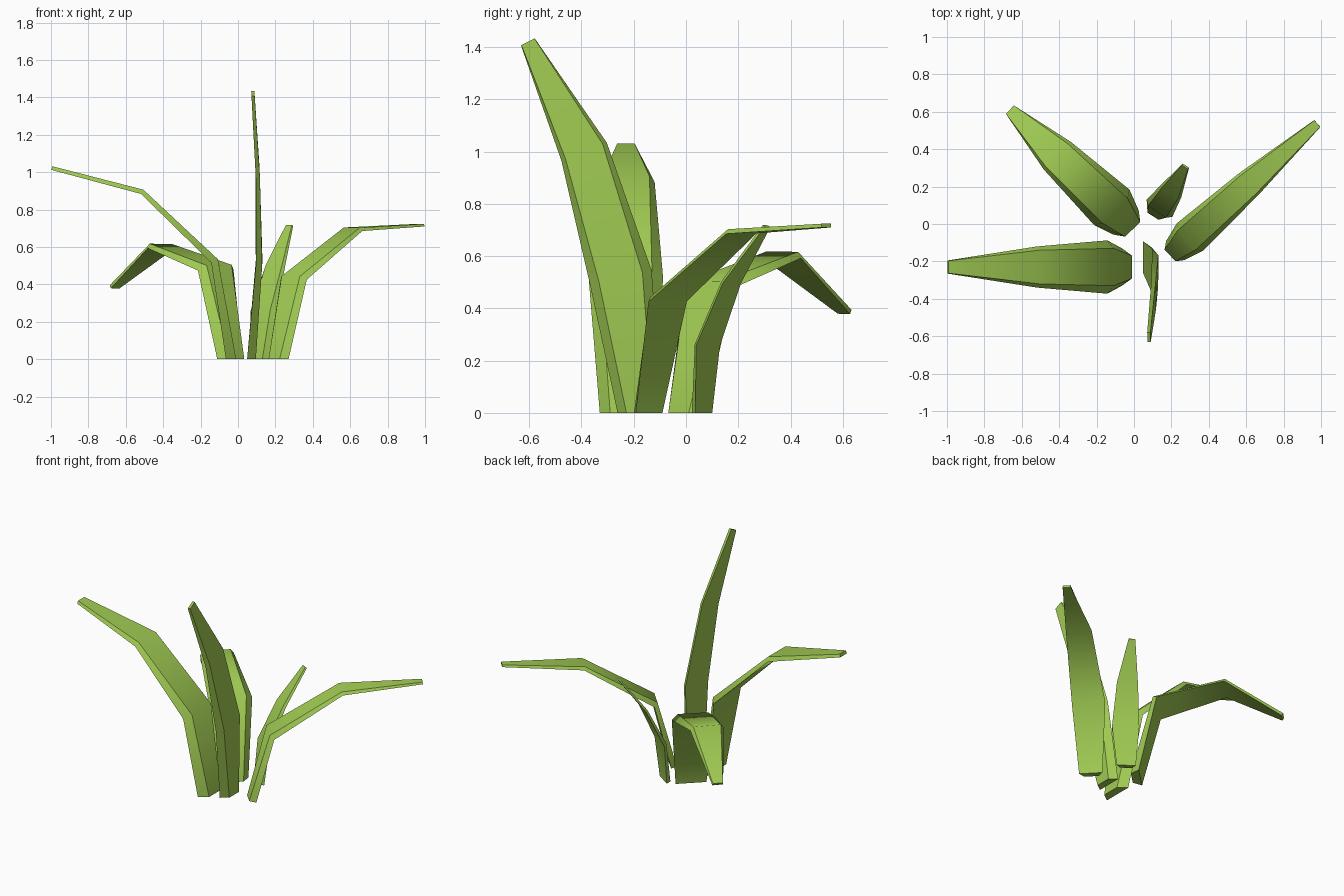
import bpy, bmesh
from mathutils import Vector

if "Cube" in bpy.data.objects:
    bpy.data.objects.remove(bpy.data.objects["Cube"])

green = bpy.data.materials.new("leaf_green")
green.diffuse_color = (0.35, 0.59, 0.085, 1)
green.use_nodes = True
green.node_tree.nodes["Principled BSDF"].inputs["Base Color"].default_value = green.diffuse_color

# shared section profile, base to tip: outer width, inner width, thickness
PROFILE = [(0.20, 0.12, 0.055), (0.285, 0.20, 0.04), (0.22, 0.18, 0.026), (0.07, 0.066, 0.02)]


def leaf(name, path, side, scale):
    """Four-sided tapering blade; the narrow inner face looks along side x path."""
    pts = [Vector(p) for p in path]
    side = Vector(side).normalized()
    bm = bmesh.new()
    rings = []
    for i, (p, (outer, inner, thick)) in enumerate(zip(pts, PROFILE)):
        if i == 0:
            t = Vector((0, 0, 1))          # flat on the ground
        elif i == len(pts) - 1:
            t = (p - pts[i - 1]).normalized()
        else:
            t = ((p - pts[i - 1]).normalized() + (pts[i + 1] - p).normalized()).normalized()
        s = (side - t * side.dot(t)).normalized()
        n = s.cross(t)
        corners = [(-outer, -thick), (outer, -thick), (inner, thick), (-inner, thick)]
        rings.append([bm.verts.new(p + (s * a + n * b) * scale / 2) for a, b in corners])
    for r0, r1 in zip(rings, rings[1:]):
        for k in range(4):
            j = (k + 1) % 4
            bm.faces.new((r0[k], r0[j], r1[j], r1[k]))
    bm.faces.new(rings[0][::-1])
    bm.faces.new(rings[-1])
    bmesh.ops.recalc_face_normals(bm, faces=bm.faces)
    # smooth along the length, sharp along the blade edges and caps
    for f in bm.faces:
        f.smooth = True
    inner_rings = [set(r) for r in rings[1:-1]]
    for e in bm.edges:
        e.smooth = any(set(e.verts) <= r for r in inner_rings)
    mesh = bpy.data.meshes.new(name)
    bm.to_mesh(mesh)
    bm.free()
    mesh.materials.append(green)
    bpy.context.collection.objects.link(bpy.data.objects.new(name, mesh))


leaf("left_leaf", [(-0.037, -0.23, 0), (-0.125, -0.23, 0.525), (-0.512, -0.23, 0.895), (-0.995, -0.23, 1.022)],
     (0, 1, 0), 1.0)
leaf("back_left_leaf", [(-0.025, -0.01, 0), (-0.11, 0.08, 0.49), (-0.412, 0.367, 0.605), (-0.66, 0.608, 0.387)],
     (0.72, 0.69, 0), 0.94)
leaf("tall_front_leaf", [(0.072, -0.177, 0), (0.113, -0.25, 0.52), (0.105, -0.39, 1.0), (0.08, -0.605, 1.42)],
     (0, 1, 0), 0.85)
leaf("right_leaf", [(0.207, -0.155, 0), (0.29, -0.078, 0.435), (0.61, 0.21, 0.695), (0.98, 0.537, 0.717)],
     (0.69, -0.72, 0), 0.71)
leaf("small_back_leaf", [(0.11, 0.055, 0), (0.13, 0.075, 0.26), (0.195, 0.17, 0.5), (0.275, 0.308, 0.715)],
     (0.83, -0.55, 0), 0.58)
